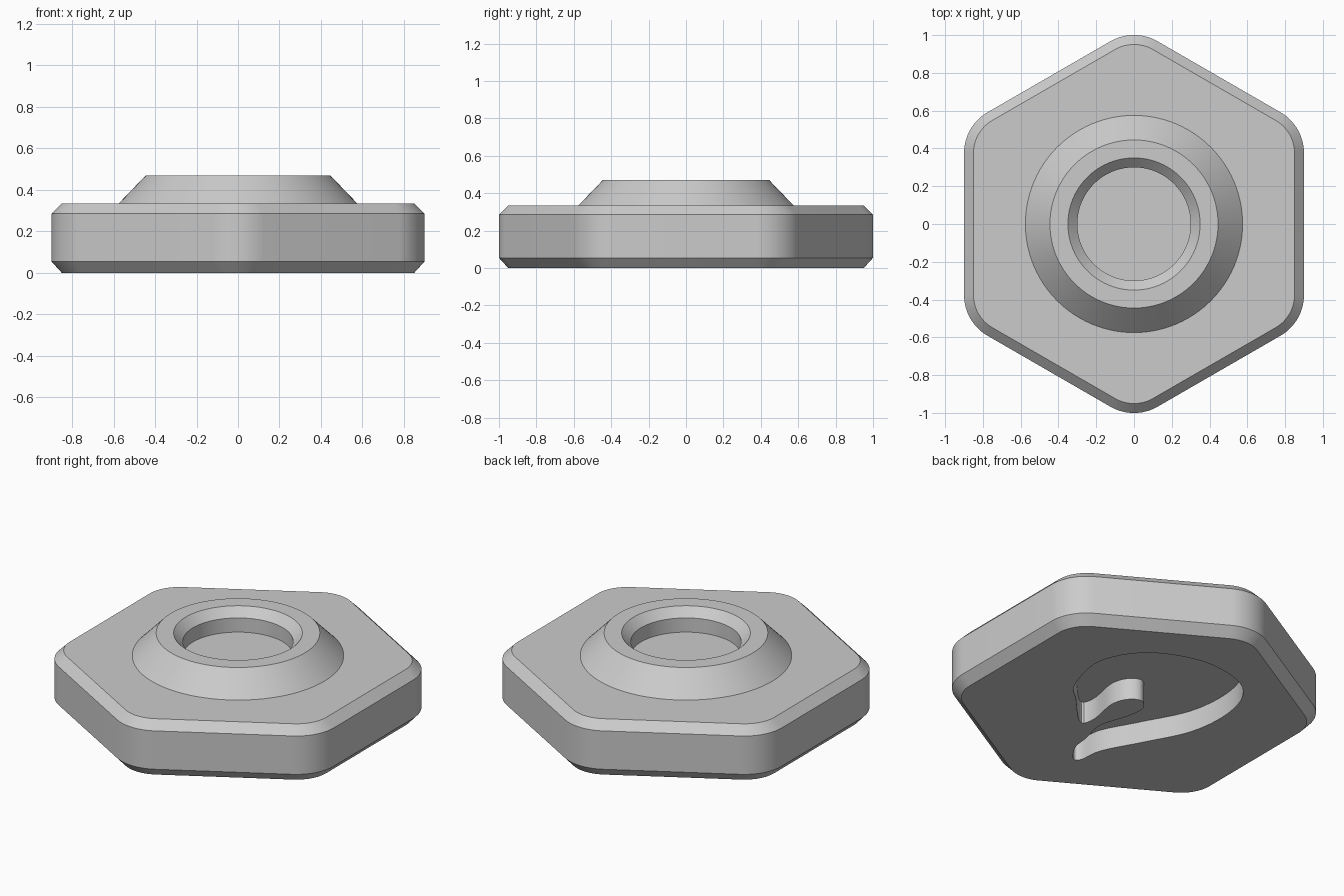
import bpy, bmesh
from math import sin, cos, radians
from mathutils import Vector

cube = bpy.data.objects.get("Cube")
if cube:
    bpy.data.objects.remove(cube)

STEPS = 16  # points per hexagon corner

grey = bpy.data.materials.new("plain_grey")
grey.use_nodes = True
COLOUR = (0.6, 0.6, 0.6, 1)
grey.diffuse_color = COLOUR
grey.node_tree.nodes["Principled BSDF"].inputs["Base Color"].default_value = COLOUR


def rounded_hex(flat, radius, z):
    """Hexagon ring with rounded corners; flat is the centre-to-flat distance."""
    centre = (flat - radius) / cos(radians(30))
    ring = []
    for corner in range(6):
        a = radians(30 + 60 * corner)
        for j in range(STEPS):
            n = a + radians(-30 + 60 * j / (STEPS - 1))
            ring.append((centre * cos(a) + radius * cos(n),
                         centre * sin(a) + radius * sin(n), z))
    return ring


def circle(radius, z):
    count = 6 * STEPS
    angles = [radians(360 * i / count) for i in range(count)]
    return [(radius * cos(a), radius * sin(a), z) for a in angles]


def loft(name, rings):
    """Skin a stack of equal rings and cap both ends."""
    bm = bmesh.new()
    loops = [[bm.verts.new(p) for p in ring] for ring in rings]
    for low, high in zip(loops, loops[1:]):
        for i in range(len(low)):
            k = (i + 1) % len(low)
            bm.faces.new((low[i], low[k], high[k], high[i]))
    bm.faces.new(loops[0][::-1])
    bm.faces.new(loops[-1])
    bmesh.ops.recalc_face_normals(bm, faces=bm.faces)
    mesh = bpy.data.meshes.new(name)
    bm.to_mesh(mesh)
    bm.free()
    mesh.materials.append(grey)
    obj = bpy.data.objects.new(name, mesh)
    bpy.context.collection.objects.link(obj)
    return obj


def smooth_path(points, steps=6):
    """Closed smooth curve through the points."""
    pts = [Vector(p) for p in points]
    n = len(pts)
    out = []
    for i in range(n):
        a, b, c, d = (pts[(i + k) % n] for k in (-1, 0, 1, 2))
        for s in range(steps):
            t = s / steps
            out.append(0.5 * (2 * b + (c - a) * t + (2 * a - 5 * b + 4 * c - d) * t * t
                              + (3 * b - a - 3 * c + d) * t ** 3))
    return out


# Chamfered hexagon plate, conical collar and blind bore in one skin
body = loft("hex_body", [
    rounded_hex(0.85, 0.2, 0),
    rounded_hex(0.9, 0.25, 0.055),
    rounded_hex(0.9, 0.25, 0.285),
    rounded_hex(0.85, 0.2, 0.335),
    circle(0.575, 0.335),
    circle(0.445, 0.47),
    circle(0.35, 0.47),
    circle(0.3, 0.42),
    circle(0.3, 0.335),
])

# Curved hook-shaped pocket in the underside
outline = smooth_path([
    (0.42, 0.0), (0.48, 0.28), (0.34, 0.52), (0.06, 0.64), (-0.21, 0.61),
    (-0.36, 0.49), (-0.42, 0.27), (-0.39, 0.01), (-0.26, -0.25), (-0.15, -0.46),
    (-0.13, -0.6), (-0.09, -0.62), (-0.02, -0.52), (0.0, -0.4), (0.03, -0.25),
    (-0.02, -0.08), (-0.03, 0.04), (0.03, 0.1), (0.1, 0.06), (0.13, -0.04),
    (0.1, -0.22), (0.14, -0.29), (0.31, -0.12)])
cutter = loft("pocket_cutter", [[(p.x, p.y, z) for p in outline] for z in (-0.1, 0.13)])
cutter.hide_render = True

cut = body.modifiers.new("pocket", 'BOOLEAN')
cut.operation = 'DIFFERENCE'
cut.solver = 'EXACT'
cut.object = cutter
bpy.ops.object.select_all(action='DESELECT')
body.select_set(True)
bpy.context.view_layer.objects.active = body
bpy.ops.object.modifier_apply(modifier=cut.name)
bpy.data.objects.remove(cutter)
bpy.ops.object.shade_smooth_by_angle(angle=radians(30))
